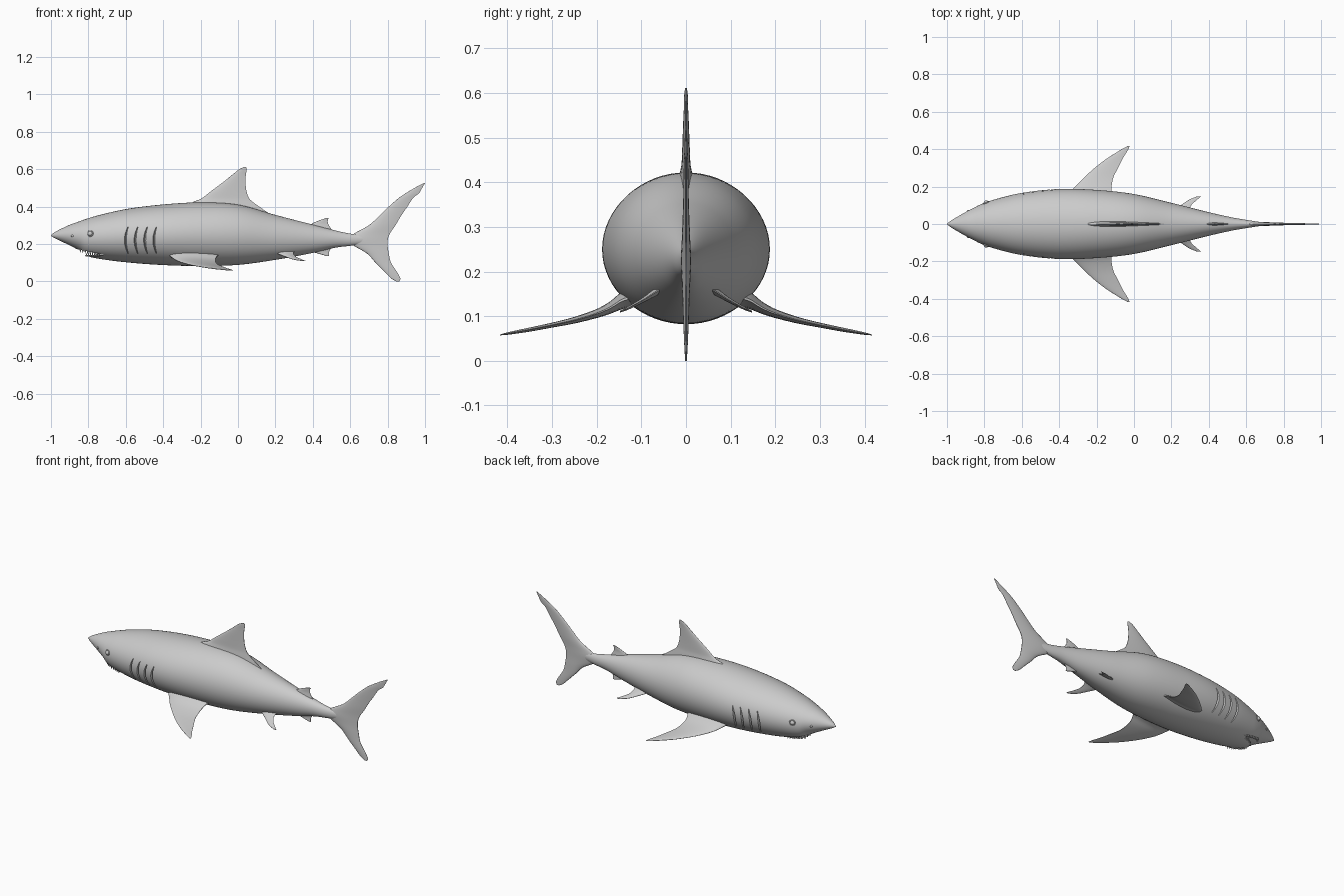
import bpy, bmesh, math
from mathutils import Matrix, Vector

if "Cube" in bpy.data.objects:
    bpy.data.objects.remove(bpy.data.objects["Cube"])


def sample(rows, x):
    """Smooth interpolation of table rows keyed on their first column."""
    n = len(rows)
    i = 0
    while i < n - 2 and x > rows[i + 1][0]:
        i += 1
    a, b = rows[i], rows[i + 1]
    p, q = rows[max(i - 1, 0)], rows[min(i + 2, n - 1)]
    h = b[0] - a[0]
    t = (x - a[0]) / h
    out = []
    for k in range(1, len(a)):
        m0 = (b[k] - p[k]) / (b[0] - p[0]) * h
        m1 = (q[k] - a[k]) / (q[0] - a[0]) * h
        out.append((2*t**3 - 3*t*t + 1) * a[k] + (t**3 - 2*t*t + t) * m0
                   + (3*t*t - 2*t**3) * b[k] + (t**3 - t*t) * m1)
    return out


def loft(bm, rings):
    vs = [[bm.verts.new(p) for p in r] for r in rings]
    n = len(vs[0])
    for a, b in zip(vs, vs[1:]):
        for i in range(n):
            j = (i + 1) % n
            bm.faces.new((a[i], a[j], b[j], b[i]))
    bm.faces.new(vs[0][::-1])
    bm.faces.new(vs[-1])


def finish(bm, name, angle=40):
    bmesh.ops.recalc_face_normals(bm, faces=bm.faces)
    me = bpy.data.meshes.new(name)
    bm.to_mesh(me)
    bm.free()
    ob = bpy.data.objects.new(name, me)
    bpy.context.collection.objects.link(ob)
    smooth(me, angle)
    return ob


def smooth(me, angle=40):
    for p in me.polygons:
        p.use_smooth = True
    me.set_sharp_from_angle(angle=math.radians(angle))


def cut(ob, cutter):
    mod = ob.modifiers.new("cut", 'BOOLEAN')
    mod.operation = 'DIFFERENCE'
    mod.solver = 'EXACT'
    mod.object = cutter
    dg = bpy.context.evaluated_depsgraph_get()
    me = bpy.data.meshes.new_from_object(ob.evaluated_get(dg))
    ob.modifiers.clear()
    ob.data = me
    smooth(me)
    bpy.data.objects.remove(cutter)


# Body stations: x, top z, bottom z, half width
BODY = [(-1, .246, .243, .001), (-.98, .263, .231, .017), (-.9, .302, .192, .064),
        (-.85, .32, .165, .09), (-.82, .331, .14, .105), (-.75, .352, .122, .13),
        (-.6, .386, .102, .166), (-.4, .411, .087, .187), (-.2, .422, .082, .182),
        (0, .41, .088, .16), (.2, .355, .115, .113), (.4, .303, .152, .063),
        (.52, .272, .18, .036), (.6, .255, .19, .022), (.7, .245, .205, .007)]


def half_width(x, z):
    top, bot, hw = sample(BODY, x)
    s = (z - (top + bot) / 2) / ((top - bot) / 2)
    return hw * math.sqrt(max(0, 1 - s * s))


bm = bmesh.new()
rings = []
for i in range(121):
    x = -1 + 1.7 * (i / 120) ** 1.25
    top, bot, hw = sample(BODY, x)
    c, h = (top + bot) / 2, (top - bot) / 2
    rings.append([(x, hw * math.sin(a), c + h * math.cos(a))
                  for a in (2 * math.pi * k / 64 for k in range(64))])
loft(bm, rings)
body = finish(bm, "body")

# Mouth: wedge cut out above the lower jaw
bm = bmesh.new()
loft(bm, [[(-.88, y, .176), (-.88, y, .14), (-.71, y, .14)] for y in (-.25, .25)])
cut(body, finish(bm, "mouth_cutter"))

# Gill slits
bm = bmesh.new()
for side in (-1, 1):
    for x0 in (-.595, -.543, -.492, -.443):
        rings = []
        for k in range(13):
            t = k / 12
            z = .15 + .14 * t
            x = x0 + .014 * (2 * t - 1) ** 2 - .007
            w = .0015 + .0045 * math.sin(math.pi * t)
            y = half_width(x, z)
            rings.append([(x - w, side * y, z), (x, side * (y - .012), z),
                          (x + w, side * y, z), (x, side * (y + .012), z)])
        loft(bm, rings)
cut(body, finish(bm, "gill_cutter"))

# Teeth along both jaws
bm = bmesh.new()


def tooth(x, y, z, up):
    m = Matrix.Translation((x, y, z))
    if not up:
        m = m @ Matrix.Rotation(math.pi, 4, 'X')
    bmesh.ops.create_cone(bm, cap_ends=True, segments=8, radius1=.006,
                          radius2=.0005, depth=.02, matrix=m)


for side in (-1, 1):
    for k in range(9):
        x = -.843 + .105 * k / 8
        z = .176 - .036 * (x + .88) / .17
        tooth(x, side * .93 * half_width(x, z + .003), z - .004, False)
    for k in range(7):
        x = -.81 + .065 * k / 6
        tooth(x, side * .9 * half_width(x, .139), .143, True)
finish(bm, "teeth")

# Eyes with a raised rim, and nostrils
for side, label in ((-1, "right"), (1, "left")):
    y = half_width(-.79, .255)
    bm = bmesh.new()
    bmesh.ops.create_uvsphere(bm, u_segments=24, v_segments=14, radius=.014,
                              matrix=Matrix.Translation((-.79, side * (y - .003), .255)))
    finish(bm, "eye_" + label)
    bpy.ops.mesh.primitive_torus_add(major_radius=.015, minor_radius=.003,
                                     major_segments=32, minor_segments=8)
    rim = bpy.context.object
    rim.name = "eye_rim_" + label
    normal = Vector((-.4, side, .08))
    rim.matrix_world = (Matrix.Translation((-.79, side * y, .255))
                        @ normal.to_track_quat('Z', 'Y').to_matrix().to_4x4())
    smooth(rim.data)
    bm = bmesh.new()
    bmesh.ops.create_uvsphere(bm, u_segments=16, v_segments=10, radius=.007,
                              matrix=Matrix.Translation((-.885, side * (half_width(-.885, .243) - .003), .243)))
    finish(bm, "nostril_" + label)


# Fins: rows are span, leading x, trailing x, (height,) half thickness
def fin(name, rows, side=0, steps=40):
    us = [(1 - math.cos(math.pi * k / 12)) / 2 for k in range(13)]
    foil = [(u, 2.3 * math.sqrt(u) * (1 - u) + .12 * u) for u in us]
    loop = foil + [(u, -s) for u, s in foil[:0:-1]]
    bm = bmesh.new()
    rings = []
    for i in range(steps + 1):
        p = rows[0][0] + (rows[-1][0] - rows[0][0]) * (1 - math.cos(math.pi * i / steps)) / 2
        v = sample(rows, p)
        lead, trail, t = v[0], v[1], v[-1]
        ring = []
        for u, s in loop:
            x = lead + (trail - lead) * u
            ring.append((x, side * p, v[2] + s * t) if side else (x, s * t, p))
        rings.append(ring)
    loft(bm, rings)
    return finish(bm, name, 60)


fin("dorsal_fin", [(.36, -.28, .17, .022), (.42, -.25, .085, .015), (.44, -.2, .062, .011),
                   (.48, -.147, .046, .009), (.53, -.08, .04, .007), (.57, -.03, .042, .005),
                   (.6, .008, .047, .004), (.611, .032, .043, .002)])
fin("second_dorsal_fin", [(.265, .35, .51, .014), (.305, .39, .483, .006),
                          (.325, .432, .48, .004), (.339, .472, .486, .002)])
fin("anal_fin", [(.135, .474, .488, .002), (.142, .45, .486, .004),
                 (.158, .4, .487, .006), (.195, .36, .51, .012)])
fin("tail_fin", [(0, .845, .862, .002), (.015, .82, .868, .003), (.05, .785, .85, .005),
                 (.1, .735, .818, .007), (.15, .688, .806, .009), (.19, .62, .8, .011),
                 (.225, .58, .801, .013), (.255, .62, .812, .011), (.3, .7, .842, .009),
                 (.35, .755, .872, .007), (.4, .807, .906, .006), (.45, .865, .94, .005),
                 (.47, .895, .967, .004), (.5, .945, .985, .003), (.526, .994, 1, .001)], steps=70)
for side, label in ((-1, "right"), (1, "left")):
    fin("pectoral_fin_" + label,
        [(.08, -.38, -.08, .15, .026), (.14, -.365, -.11, .137, .022), (.17, -.34, -.12, .119, .015),
         (.2, -.315, -.12, .106, .011), (.25, -.265, -.11, .091, .008), (.3, -.21, -.085, .08, .006),
         (.35, -.145, -.06, .07, .005), (.4, -.065, -.03, .061, .003), (.417, -.034, -.024, .058, .001)],
        side)
    fin("pelvic_fin_" + label,
        [(.04, .18, .32, .172, .014), (.07, .205, .297, .153, .01), (.1, .25, .306, .134, .006),
         (.13, .295, .338, .118, .004), (.148, .338, .36, .11, .002)], side)
